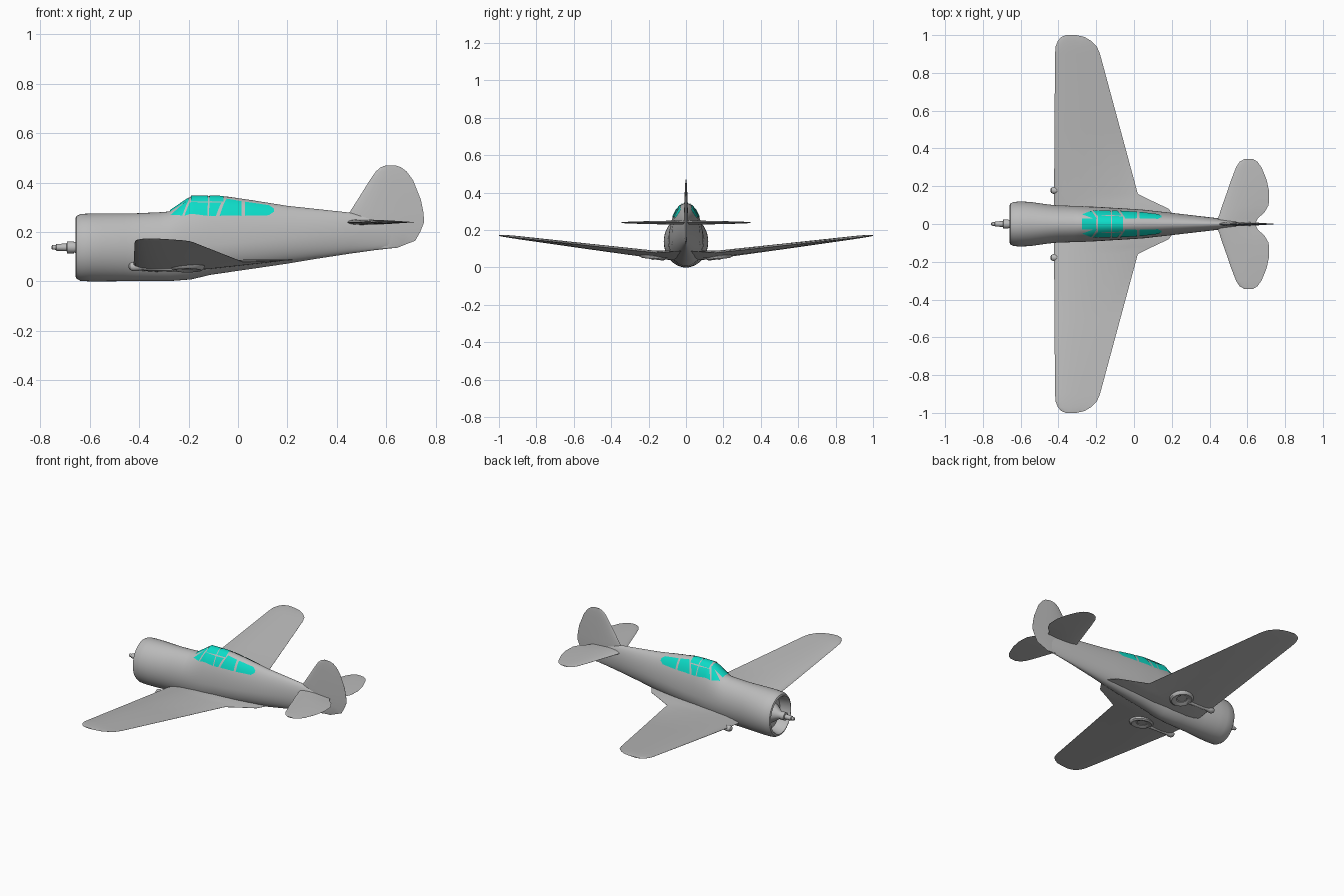
import bpy, bmesh, math
from mathutils import Vector


def material(name, rgb):
    m = bpy.data.materials.new(name)
    m.diffuse_color = (*rgb, 1)
    return m


GREY = material("light grey paint", (0.50, 0.50, 0.50))
TEAL = material("teal glass", (0.004, 0.72, 0.58))


def finish(name, bm, mat, angle=35, recalc=True):
    bmesh.ops.remove_doubles(bm, verts=bm.verts, dist=1e-5)
    if recalc:
        bmesh.ops.recalc_face_normals(bm, faces=bm.faces)
    me = bpy.data.meshes.new(name)
    bm.to_mesh(me)
    bm.free()
    me.materials.append(mat)
    ob = bpy.data.objects.new(name, me)
    bpy.context.collection.objects.link(ob)
    bpy.ops.object.select_all(action='DESELECT')
    ob.select_set(True)
    bpy.context.view_layer.objects.active = ob
    bpy.ops.object.shade_smooth_by_angle(angle=math.radians(angle))
    return ob


def loft(name, rings, mat=GREY, angle=35):
    """Skin closed rings of points and cap both ends."""
    bm = bmesh.new()
    vs = [[bm.verts.new(p) for p in r] for r in rings]
    n = len(vs[0])
    for a, b in zip(vs, vs[1:]):
        for i in range(n):
            j = (i + 1) % n
            bm.faces.new((a[i], a[j], b[j], b[i]))
    bm.faces.new(vs[0])
    bm.faces.new(vs[-1])
    return finish(name, bm, mat, angle)


def egg_point(st, a, off=0.0):
    """Point on an egg section (x, bottom, top, half width, waist); a = angle from top."""
    x, zb, zt, hw, zc = st
    h = (zt - zc) if math.cos(a) >= 0 else (zc - zb)
    return (x, (hw + off) * math.sin(a), zc + (h + off) * math.cos(a))


def egg_ring(st, n=48):
    return [egg_point(st, 2 * math.pi * i / n) for i in range(n)]


# fuselage with engine cowl, raised cabin and tapering tail
BODY = [(-0.46, 0.001, 0.276, 0.104, 0.138), (-0.41, 0.001, 0.276, 0.099, 0.138),
        (-0.32, 0.001, 0.280, 0.096, 0.140), (-0.28, 0.001, 0.283, 0.095, 0.142),
        (-0.19, 0.008, 0.344, 0.091, 0.145), (-0.11, 0.027, 0.345, 0.086, 0.150),
        (-0.04, 0.037, 0.343, 0.082, 0.153), (0.05, 0.050, 0.330, 0.076, 0.160),
        (0.20, 0.072, 0.306, 0.059, 0.172), (0.32, 0.092, 0.293, 0.045, 0.184),
        (0.45, 0.112, 0.279, 0.030, 0.195), (0.55, 0.126, 0.262, 0.018, 0.200),
        (0.64, 0.136, 0.245, 0.006, 0.200)]
COWL = [(-0.59, 0.133, 0.143, 0.005, 0.138), (-0.59, 0.035, 0.241, 0.088, 0.138),
        (-0.65, 0.028, 0.248, 0.093, 0.138), (-0.659, 0.022, 0.254, 0.099, 0.138),
        (-0.655, 0.012, 0.264, 0.108, 0.138), (-0.638, 0.002, 0.273, 0.117, 0.138),
        (-0.60, 0.000, 0.275, 0.119, 0.138), (-0.55, 0.000, 0.276, 0.117, 0.138)]
loft("fuselage", [egg_ring(s) for s in COWL + BODY])


# engine crankcase and propeller shaft
def turned(name, profile, zc=0.138, n=24):
    loft(name, [egg_ring((x, zc - r, zc + r, r, zc), n) for x, r in profile])


turned("crankcase", [(-0.585, 0.06), (-0.61, 0.055), (-0.65, 0.026), (-0.665, 0.02)])
turned("propeller_shaft", [(-0.64, 0.016), (-0.69, 0.018), (-0.692, 0.024), (-0.665, 0.024),
                           (-0.692, 0.024), (-0.694, 0.015), (-0.735, 0.014),
                           (-0.738, 0.010), (-0.752, 0.009), (-0.756, 0.004)])


# wings and tail surfaces: stations (span, x lead, x trail, height lead, height trail, thickness)
AIRFOIL = [(0, 0), (0.015, 0.3), (0.06, 0.62), (0.15, 0.9), (0.3, 1), (0.5, 0.86), (0.75, 0.46), (1, 0.03)]


def foil_ring(st, upright=False):
    s, x0, x1, z0, z1, t = st
    pts = [(u, h) for u, h in AIRFOIL] + [(u, -h) for u, h in AIRFOIL[:0:-1]]
    ring = []
    for u, h in pts:
        x, w = x0 + (x1 - x0) * u, z0 + (z1 - z0) * u + h * t / 2
        ring.append((x, w, s) if upright else (x, s, w))
    return ring


def mirrored(stations):
    return [(-s[0], *s[1:]) for s in stations[:0:-1]] + stations


WING = [(0.0, -0.423, 0.24, 0.052, 0.09, 0.045), (0.08, -0.423, 0.185, 0.055, 0.085, 0.045),
        (0.12, -0.423, 0.10, 0.06, 0.082, 0.044), (0.16, -0.423, 0.02, 0.064, 0.079, 0.042),
        (0.50, -0.421, -0.072, 0.108, 0.115, 0.031), (0.90, -0.418, -0.18, 0.161, 0.158, 0.017),
        (0.94, -0.415, -0.197, 0.166, 0.163, 0.014), (0.97, -0.403, -0.228, 0.169, 0.167, 0.011),
        (0.99, -0.385, -0.262, 0.171, 0.169, 0.008), (1.0, -0.36, -0.305, 0.172, 0.171, 0.004)]
loft("wing", [foil_ring(s) for s in mirrored(WING)])

TAIL = [(y, a, b, 0.24, 0.24, t) for y, a, b, t in (
    (0, 0.435, 0.64, 0.022), (0.03, 0.445, 0.655, 0.022), (0.06, 0.455, 0.69, 0.021),
    (0.10, 0.468, 0.713, 0.02), (0.17, 0.493, 0.716, 0.017), (0.235, 0.515, 0.702, 0.014),
    (0.30, 0.540, 0.675, 0.010), (0.33, 0.560, 0.653, 0.007), (0.344, 0.585, 0.63, 0.004))]
loft("tailplane", [foil_ring(s) for s in mirrored(TAIL)])

FIN = [(z, a, b, 0, 0, t) for z, a, b, t in (
    (0.135, 0.57, 0.642, 0.012), (0.165, 0.53, 0.718, 0.018), (0.20, 0.49, 0.738, 0.022),
    (0.24, 0.45, 0.754, 0.024), (0.28, 0.452, 0.751, 0.022), (0.33, 0.484, 0.741, 0.018),
    (0.41, 0.534, 0.709, 0.013), (0.445, 0.558, 0.683, 0.009), (0.462, 0.578, 0.661, 0.006),
    (0.47, 0.60, 0.638, 0.004))]
loft("fin_and_rudder", [foil_ring(s, True) for s in FIN])


# retracted landing gear: leg under the wing, wheel disc with raised rim
def tube_ring(c, r, n=16):
    return [(c[0], c[1] + r * math.cos(2 * math.pi * i / n), c[2] + r * math.sin(2 * math.pi * i / n))
            for i in range(n)]


for side, s in (("left", -1), ("right", 1)):
    leg = [(-0.443, 0.006), (-0.438, 0.014), (-0.425, 0.019), (-0.41, 0.018), (-0.39, 0.013), (-0.25, 0.011)]
    loft(side + "_gear_leg", [tube_ring((x, s * 0.178, 0.061 - 0.05 * (x + 0.44)), r) for x, r in leg])
    prof = [(0.002, 0.012), (0.024, 0.012), (0.03, 0.003), (0.04, 0.001), (0.048, -0.004),
            (0.058, -0.005), (0.067, 0.002), (0.07, 0.012), (0.066, 0.02)]
    rings = []
    for r, z in prof:
        rings.append([(-0.205 + r * math.cos(t), s * (0.178 + r * math.sin(t)),
                       0.049 + z + 0.13 * r * math.sin(t))
                      for t in (2 * math.pi * i / 32 for i in range(32))])
    loft(side + "_wheel", rings)


# canopy glass: thin plates laid on the fuselage surface
def section(x):
    for a, b in zip(BODY, BODY[1:]):
        if a[0] <= x <= b[0]:
            k = (x - a[0]) / (b[0] - a[0])
            return tuple(p + (q - p) * k for p, q in zip(a, b))


def angle_at(x, z):
    _, _, zt, _, zc = section(x)
    return math.acos(min(1, (z - zc) / (zt - zc)))


def pane(name, corners, side=1, n=8):
    """corners: four (x, angle) pairs, front-low, rear-low, rear-high, front-high."""
    bm = bmesh.new()
    c = [Vector(p) for p in corners]
    grid = []
    for i in range(n + 1):
        row = []
        for j in range(n + 1):
            p = c[0].lerp(c[1], i / n).lerp(c[3].lerp(c[2], i / n), j / n)
            row.append(bm.verts.new(egg_point(section(p.x), side * p.y, 0.003)))
        grid.append(row)
    for i in range(n):
        for j in range(n):
            f = bm.faces.new((grid[i][j], grid[i + 1][j], grid[i + 1][j + 1], grid[i][j + 1]))
            f.normal_update()
            m = f.calc_center_median()
            if f.normal.dot(Vector((0, m.y, m.z - 0.15))) < 0:
                f.normal_flip()
    finish(name, bm, TEAL, 35, False)


SIDE_PANES = {  # corners as (x, z)
    "windshield_side": [(-0.274, 0.266), (-0.226, 0.264), (-0.197, 0.331), (-0.205, 0.327)],
    "front_lower": [(-0.217, 0.264), (-0.124, 0.264), (-0.122, 0.316), (-0.196, 0.316)],
    "middle_lower": [(-0.117, 0.264), (-0.089, 0.264), (-0.067, 0.316), (-0.116, 0.316)],
    "sliding_rear": [(-0.074, 0.264), (0.015, 0.264), (0.015, 0.322), (-0.046, 0.332)],
    "rear_quarter": [(0.029, 0.264), (0.125, 0.266), (0.125, 0.306), (0.029, 0.320)],
    "rear_tip": [(0.125, 0.266), (0.146, 0.280), (0.146, 0.292), (0.125, 0.306)],
}
for key, quad in SIDE_PANES.items():
    for side, s in (("left", -1), ("right", 1)):
        pane(f"{side}_{key}_pane", [(x, angle_at(x, z)) for x, z in quad], s)

# panes that wrap over the roof, and the flat windshield centre
for key, xs, w in (("windshield_centre", (-0.276, -0.200), 0.30), ("roof_front", (-0.190, -0.122), 0.49),
                   ("roof_rear", (-0.116, -0.058), 0.49)):
    for side, s in (("left", -1), ("right", 1)):
        pane(f"{side}_{key}_pane", [(xs[0], w), (xs[1], w), (xs[1], 0), (xs[0], 0)], s)
